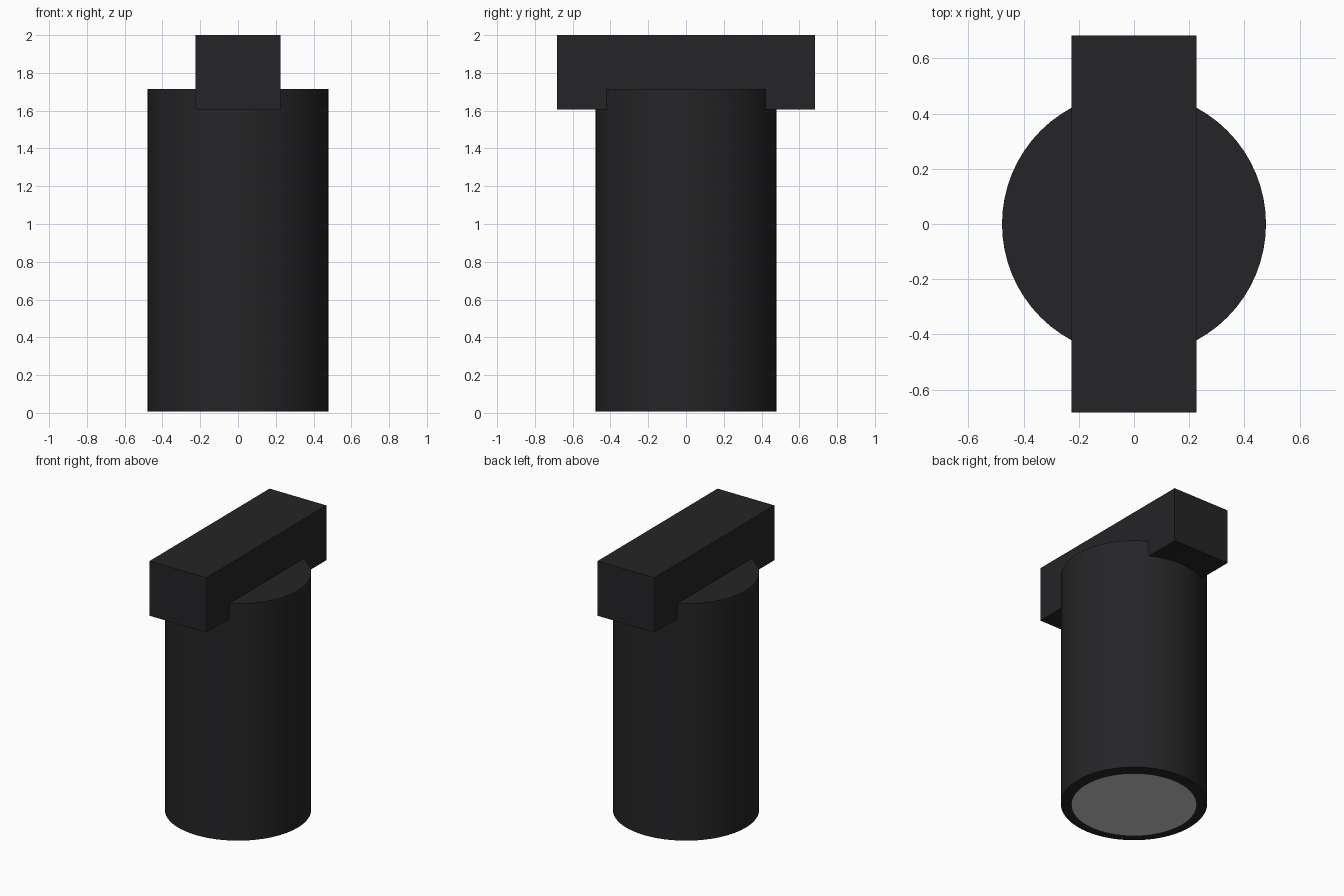
import bpy
import math

if "Cube" in bpy.data.objects:
    bpy.data.objects.remove(bpy.data.objects["Cube"])

dark = bpy.data.materials.new("dark_plastic")
dark.diffuse_color = (0.018, 0.018, 0.02, 1)
dark.use_nodes = True
dark.node_tree.nodes["Principled BSDF"].inputs["Base Color"].default_value = dark.diffuse_color

# Cylindrical housing
bottom, top = 0.008, 1.715
bpy.ops.mesh.primitive_cylinder_add(vertices=64, radius=0.478, depth=top - bottom,
                                    location=(0, 0, (top + bottom) / 2))
housing = bpy.context.object
housing.name = "housing"
housing.data.materials.append(dark)
bpy.ops.object.shade_smooth_by_angle(angle=math.radians(30))

# Mounting bar across the top
bpy.ops.mesh.primitive_cube_add(size=1, location=(0, 0, 1.8025))
bar = bpy.context.object
bar.name = "mounting_bar"
bar.scale = (0.452, 1.364, 0.395)
bpy.ops.object.transform_apply(location=False, rotation=False, scale=True)
bar.data.materials.append(dark)

# Flat light lens just below the housing, facing down
bpy.ops.mesh.primitive_circle_add(vertices=64, radius=0.41, fill_type='NGON',
                                  rotation=(math.pi, 0, 0))
bpy.context.object.name = "lens"
